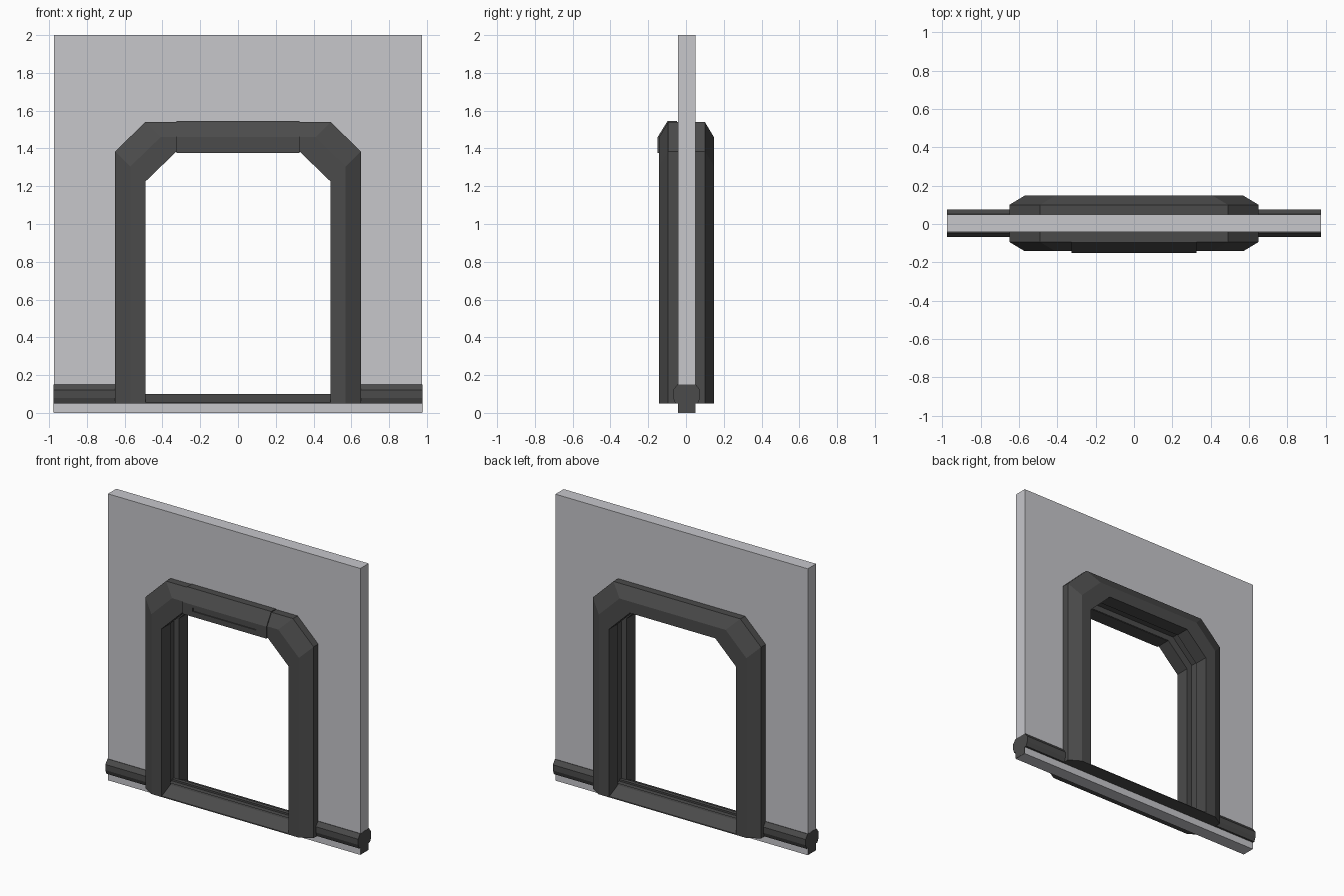
import bpy
import bmesh

if "Cube" in bpy.data.objects:
    bpy.data.objects.remove(bpy.data.objects["Cube"], do_unlink=True)

Y_MID = 0.003      # centre plane of the wall
HALF_WALL = 0.046  # half thickness of the wall
WIDTH = 0.975      # half width of the wall


def material(name, rgb):
    mat = bpy.data.materials.new(name)
    mat.use_nodes = True
    color = (*rgb, 1.0)
    mat.diffuse_color = color
    bsdf = mat.node_tree.nodes["Principled BSDF"]
    bsdf.inputs["Base Color"].default_value = color
    bsdf.inputs["Roughness"].default_value = 0.7
    return mat


wall_grey = material("wall light grey", (0.57, 0.57, 0.6))
frame_grey = material("frame dark grey", (0.07, 0.07, 0.07))


def loft(name, sections, mat):
    """Skin a row of closed sections and cap both ends."""
    bm = bmesh.new()
    rings = [[bm.verts.new((x, y + Y_MID, z)) for x, y, z in s] for s in sections]
    for a, b in zip(rings, rings[1:]):
        for i in range(len(a)):
            j = (i + 1) % len(a)
            bm.faces.new((a[i], a[j], b[j], b[i]))
    bm.faces.new(rings[0])
    bm.faces.new(rings[-1])
    bmesh.ops.recalc_face_normals(bm, faces=bm.faces)
    mesh = bpy.data.meshes.new(name)
    bm.to_mesh(mesh)
    bm.free()
    mesh.materials.append(mat)
    obj = bpy.data.objects.new(name, mesh)
    bpy.context.scene.collection.objects.link(obj)
    return obj


def bar(name, profile, x0, x1, mat):
    """Extrude a (y, z) profile along x."""
    return loft(name, [[(x, y, z) for y, z in profile] for x in (x0, x1)], mat)


def box_profile(y0, y1, z0, z1):
    return [(y0, z0), (y1, z0), (y1, z1), (y0, z1)]


def arch(t):
    """Doorway outline, moved outward by t from the clear opening."""
    side = [(0.49 + t, 0.05), (0.49 + t, 1.225 + t), (0.33 + t, 1.38 + t)]
    return [(-x, z) for x, z in side] + [(x, z) for x, z in reversed(side)]


def arch_sweep(name, profile):
    """Sweep a (t, y) profile along the doorway outline."""
    paths = [[(x, y, z) for x, z in arch(t)] for t, y in profile]
    return loft(name, list(zip(*paths)), frame_grey)


# Wall with the doorway notched out, and its foot strip
outline = [(-WIDTH, 0.05)] + arch(0.05) + [(WIDTH, 0.05), (WIDTH, 2), (-WIDTH, 2)]
loft("wall", [[(x, y, z) for x, z in outline] for y in (-HALF_WALL, HALF_WALL)], wall_grey)
bar("wall_foot", box_profile(-HALF_WALL, HALF_WALL, 0, 0.05), -WIDTH, WIDTH, wall_grey)

# Chamfered door frame on both faces, with a recessed lining between
for name, s in (("front_frame", -1), ("back_frame", 1)):
    arch_sweep(name, [(0, s * HALF_WALL), (0, s * 0.145), (0.08, s * 0.145),
                      (0.16, s * 0.097), (0.16, s * HALF_WALL)])
arch_sweep("frame_lining", [(0.04, -0.048), (0.04, 0.048), (0.06, 0.048), (0.06, -0.048)])

# Header panel with a shallow slot
header = bar("header_panel", [(-0.05, 1.377), (-0.153, 1.377), (-0.153, 1.46),
                              (-0.1, 1.546), (-0.05, 1.546)], -0.325, 0.325, frame_grey)
cutter = bar("slot_cutter", box_profile(-0.2, -0.146, 1.415, 1.44), -0.245, 0.245, frame_grey)
cutter.hide_render = True
cut = header.modifiers.new("slot", "BOOLEAN")
cut.operation = "DIFFERENCE"
cut.solver = "EXACT"
cut.object = cutter
bpy.context.view_layer.update()
graph = bpy.context.evaluated_depsgraph_get()
slotted = bpy.data.meshes.new_from_object(header.evaluated_get(graph))
header.modifiers.clear()
header.data = slotted
bpy.data.objects.remove(cutter, do_unlink=True)

# Ramped threshold with a track groove
half_sill = [(-0.145, 0.05), (-0.143, 0.056), (-0.05, 0.1), (-0.025, 0.1), (-0.025, 0.088)]
sill = half_sill + [(-y, z) for y, z in reversed(half_sill)]
bar("threshold", sill, -0.53, 0.53, frame_grey)

# Skirting rails either side of the door, with end caps
half_rail = [(0.06, 0.05), (0.072, 0.08), (0.072, 0.12), (0.049, 0.15)]
rail = half_rail + [(-y, z) for y, z in reversed(half_rail)]
for side, s in (("left", 1), ("right", -1)):
    bar(side + "_skirting", rail, s * 0.56, s * (WIDTH + 0.001), frame_grey)
    bar(side + "_foot_cap", box_profile(-0.0455, 0.0455, 0.001, 0.052),
        s * (WIDTH - 0.003), s * (WIDTH + 0.001), frame_grey)
